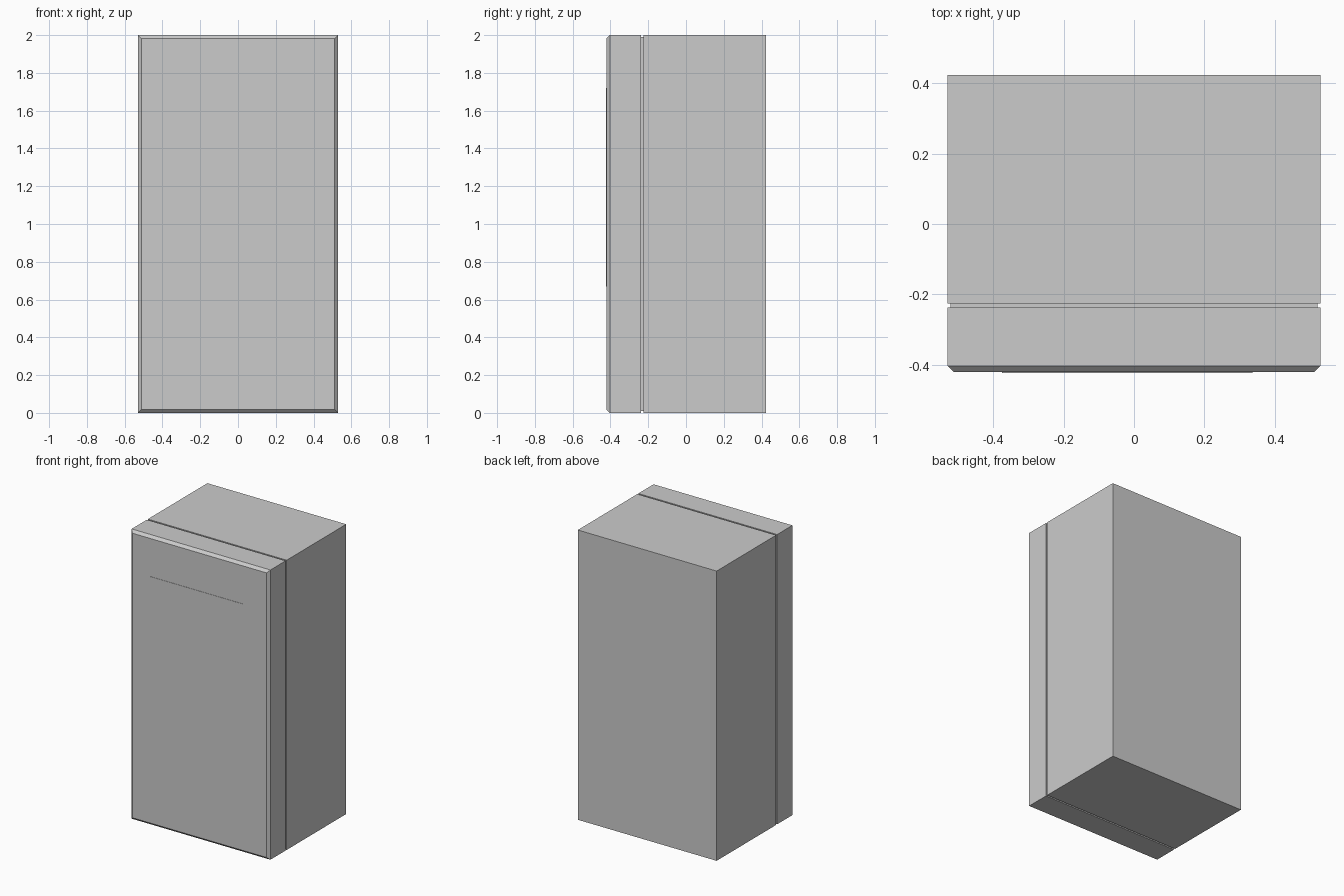
import bpy, bmesh

if "Cube" in bpy.data.objects:
    bpy.data.objects.remove(bpy.data.objects["Cube"])

W, H = 0.53, 2.0            # half width, height
FRONT, BACK = -0.421, 0.423


def box(name, x0, x1, y0, y1, z0, z1, chamfer=0.0):
    """Axis-aligned box; optionally chamfer the four edges of its front face."""
    bm = bmesh.new()
    bmesh.ops.create_cube(bm, size=1.0)
    for v in bm.verts:
        v.co = ((x0 + x1) / 2 + v.co.x * (x1 - x0),
                (y0 + y1) / 2 + v.co.y * (y1 - y0),
                (z0 + z1) / 2 + v.co.z * (z1 - z0))
    if chamfer:
        edges = [e for e in bm.edges if all(abs(v.co.y - y0) < 1e-5 for v in e.verts)]
        bmesh.ops.bevel(bm, geom=edges, offset=chamfer, segments=1,
                        affect='EDGES', profile=0.5)
    bmesh.ops.recalc_face_normals(bm, faces=bm.faces)
    mesh = bpy.data.meshes.new(name)
    bm.to_mesh(mesh)
    bm.free()
    obj = bpy.data.objects.new(name, mesh)
    bpy.context.collection.objects.link(obj)
    return obj


# Main cabinet
box("cabinet_body", -W, W, -0.226, BACK, 0, H)

# Recessed seal between door and cabinet
s = 0.009
box("door_seal", -W + s, W - s, -0.237, -0.226, s, H - s)

# Door with chamfered front rim
box("door", -W, W, FRONT, -0.237, 0, H, chamfer=0.018)

# Very thin raised panel on the door face
box("door_panel", -0.375, 0.337, FRONT - 0.002, FRONT, 0.67, 1.72)
